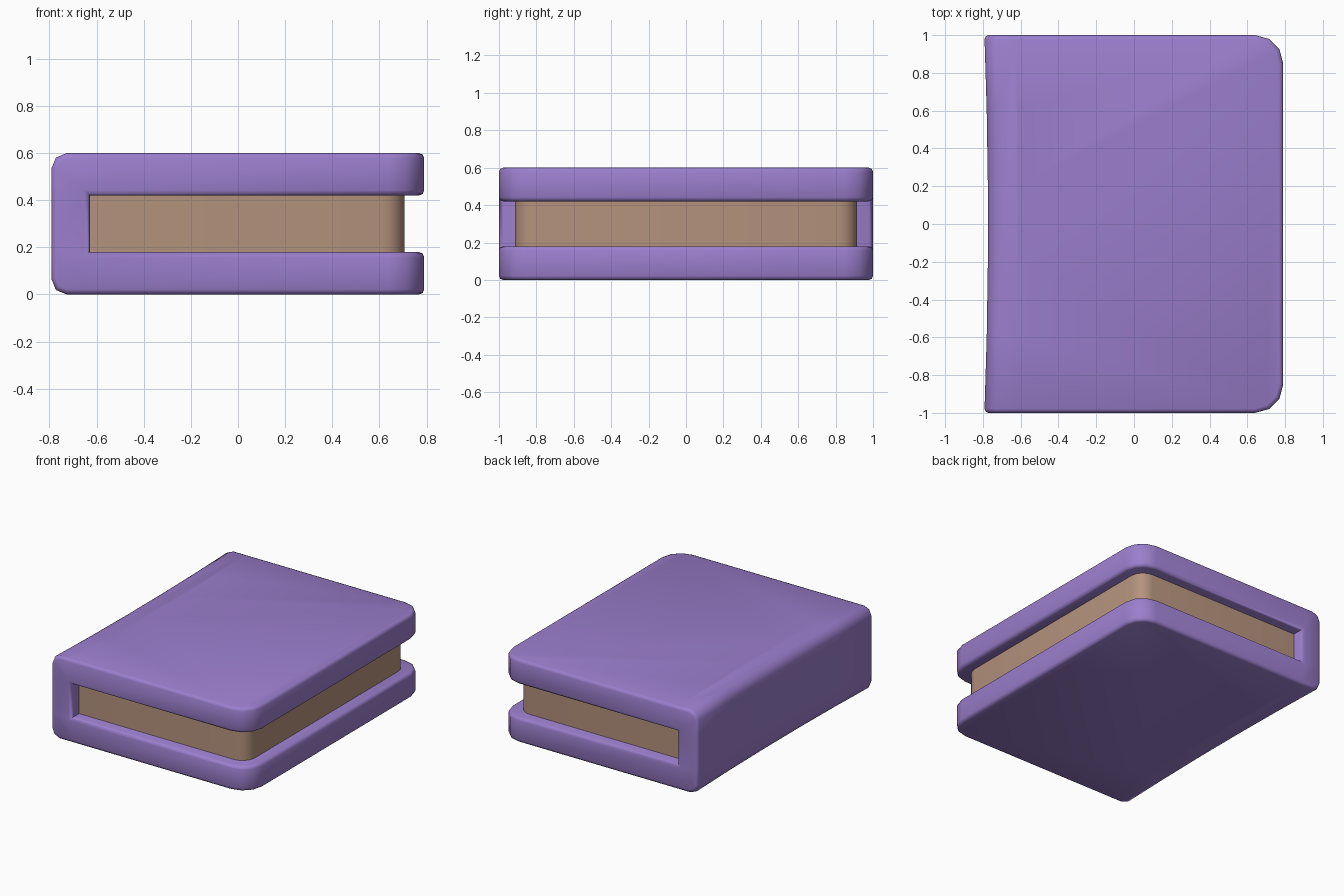
import bpy, bmesh, math

if "Cube" in bpy.data.objects:
    bpy.data.objects.remove(bpy.data.objects["Cube"])


def material(name, rgb):
    m = bpy.data.materials.new(name)
    m.diffuse_color = (*rgb, 1)
    m.use_nodes = True
    m.node_tree.nodes["Principled BSDF"].inputs["Base Color"].default_value = m.diffuse_color
    return m


def leaf_outline(left, right, half_y, rx, ry, steps=3):
    """Right edge with two rounded corners, running from front to back."""
    arc = [math.pi / 2 * i / steps for i in range(steps + 1)]
    front = [(right - rx + rx * math.sin(a), -half_y + ry - ry * math.cos(a)) for a in arc]
    return front + [(x, -y) for x, y in reversed(front)]


def finish(bm, name, mat, angle):
    bmesh.ops.recalc_face_normals(bm, faces=bm.faces)
    me = bpy.data.meshes.new(name)
    bm.to_mesh(me)
    bm.free()
    me.materials.append(mat)
    ob = bpy.data.objects.new(name, me)
    bpy.context.collection.objects.link(ob)
    bpy.context.view_layer.objects.active = ob
    ob.select_set(True)
    bpy.ops.object.shade_smooth_by_angle(angle=math.radians(angle))
    ob.select_set(False)
    return ob


purple = material("purple cover", (0.33, 0.21, 0.61))
tan = material("tan paper", (0.46, 0.29, 0.205))

# Cover: two boards joined by a slightly hollow spine, built in plan layers
ys = [-1, -0.6, -0.2, 0.2, 0.6, 1]
spine_out = [(-0.773 - 0.019 * y * y, y) for y in ys]
spine_in = [(-0.612 - 0.018 * y * y, y) for y in ys]
edge = leaf_outline(-0.63, 0.79, 1, 0.15, 0.15)
levels = [0, 0.18, 0.42, 0.6]
bm = bmesh.new()


def layers(pts):
    return [[bm.verts.new((x, y, z)) for x, y in pts] for z in levels]


out, inn, rim = layers(spine_out), layers(spine_in), layers(edge)
for k in range(4):
    bm.faces.new(inn[k][::-1] + rim[k])                 # board faces
    if k in (0, 3):
        bm.faces.new(out[k][::-1] + inn[k])             # spine top and bottom


def wall(a, b):
    for i in range(len(a) - 1):
        bm.faces.new((a[i], a[i + 1], b[i + 1], b[i]))


for k in range(3):
    wall(out[k], out[k + 1])
    for e in (0, -1):
        wall([out[k][e], inn[k][e]], [out[k + 1][e], inn[k + 1][e]])
    if k == 1:
        wall(inn[1], inn[2])
    else:
        loop = [[inn[j][0]] + rim[j] + [inn[j][-1]] for j in (k, k + 1)]
        wall(*loop)
bmesh.ops.recalc_face_normals(bm, faces=bm.faces)

# Round the long spine edges, then soften every other sharp outer edge
spine_edges = [e for k in (0, 3) for i in range(len(ys) - 1)
               for e in [bm.edges.get((out[k][i], out[k][i + 1]))]]
bmesh.ops.bevel(bm, geom=spine_edges, offset=0.065, segments=2, profile=0.5, affect='EDGES')
bm.normal_update()
sharp = [e for e in bm.edges if e.is_manifold and e.calc_face_angle_signed() > math.radians(60)]
bmesh.ops.bevel(bm, geom=sharp, offset=0.022, segments=2, profile=0.5, affect='EDGES')
finish(bm, "cover", purple, 50)

# Page block
bm = bmesh.new()
plan = [(-0.64, -0.915)] + leaf_outline(-0.64, 0.707, 0.915, 0.1, 0.1, 4) + [(-0.64, 0.915)]
base = bm.faces.new([bm.verts.new((x, y, 0.175)) for x, y in plan])
top = bmesh.ops.extrude_face_region(bm, geom=[base])
bmesh.ops.translate(bm, vec=(0, 0, 0.25),
                    verts=[v for v in top["geom"] if isinstance(v, bmesh.types.BMVert)])
finish(bm, "pages", tan, 40)
